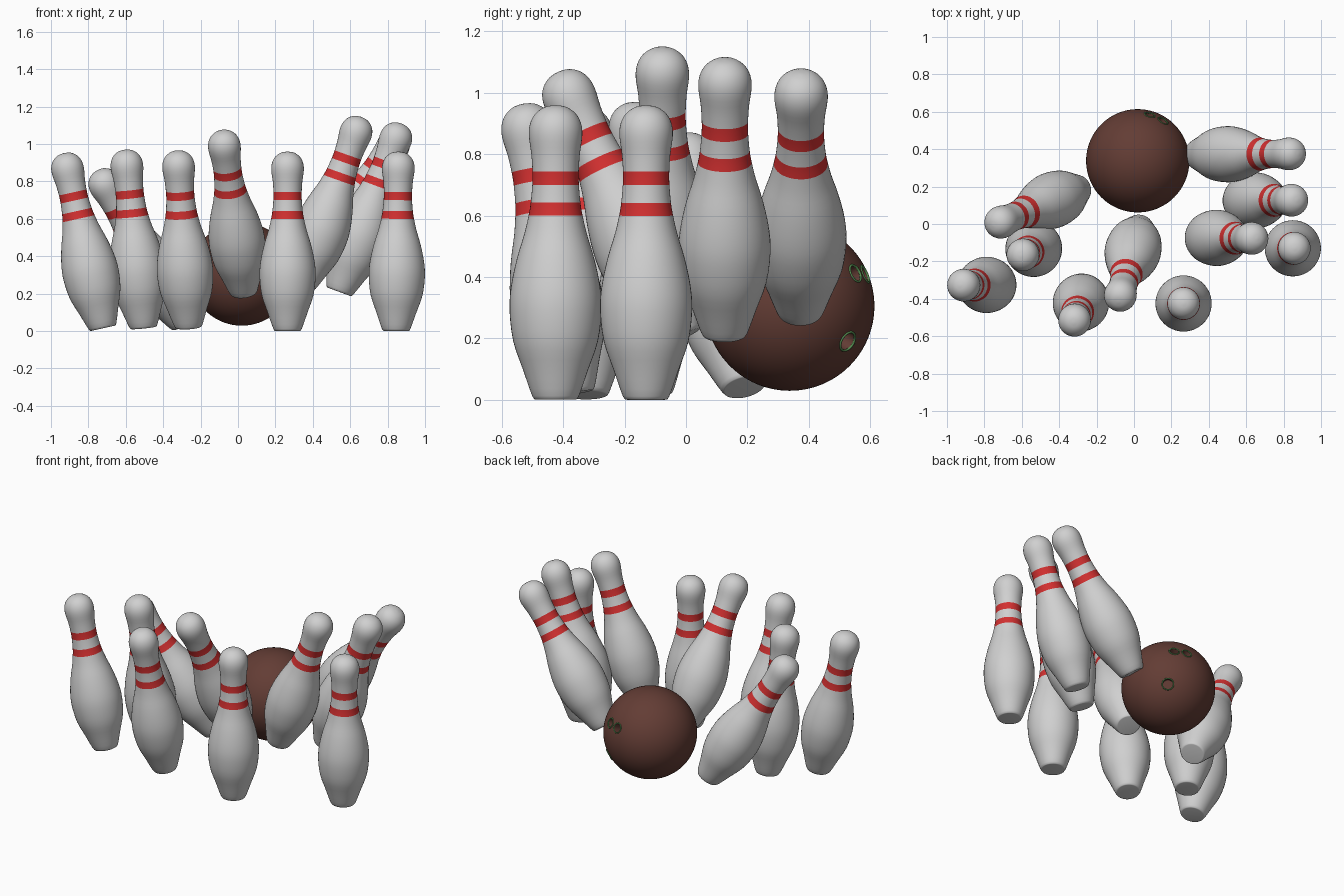
import bpy, bmesh, math
from mathutils import Vector

if "Cube" in bpy.data.objects:
    bpy.data.objects.remove(bpy.data.objects["Cube"])


def material(name, rgb):
    m = bpy.data.materials.new(name)
    m.diffuse_color = (*rgb, 1)
    m.use_nodes = True
    m.node_tree.nodes["Principled BSDF"].inputs["Base Color"].default_value = m.diffuse_color
    return m


WHITE = material("pin_white", (0.63, 0.63, 0.63))
RED = material("stripe_red", (0.65, 0.03, 0.03))
BROWN = material("ball_brown", (0.125, 0.046, 0.035))
GREEN = material("rim_green", (0.09, 0.26, 0.08))

# Pin outline: (radius, height)
OUTLINE = [(0.064, 0.0), (0.076, 0.012), (0.107, 0.10), (0.138, 0.19), (0.150, 0.29),
           (0.145, 0.37), (0.126, 0.46), (0.102, 0.54), (0.088, 0.60), (0.081, 0.642),
           (0.076, 0.70), (0.0755, 0.744), (0.079, 0.80), (0.087, 0.86), (0.083, 0.90),
           (0.066, 0.932), (0.035, 0.954), (0.0, 0.96)]
STRIPES = [(0.60, 0.642), (0.70, 0.744)]


def smooth_outline(pts, steps=3):
    """Catmull-Rom curve through the outline points"""
    p = [Vector(q) for q in pts]
    out = []
    for i in range(len(p) - 1):
        a, b, c, d = p[max(i - 1, 0)], p[i], p[i + 1], p[min(i + 2, len(p) - 1)]
        for k in range(steps):
            t = k / steps
            out.append(0.5 * (2 * b + (c - a) * t + (2 * a - 5 * b + 4 * c - d) * t * t
                              + (3 * b - a - 3 * c + d) * t ** 3))
    return out + [p[-1]]


def make_pin_mesh(sides=48):
    bm = bmesh.new()
    pts = [Vector((0, 0))] + smooth_outline(OUTLINE)
    vs = [bm.verts.new((max(r, 0), 0, z)) for r, z in pts]
    es = [bm.edges.new(pair) for pair in zip(vs, vs[1:])]
    bmesh.ops.spin(bm, geom=vs + es, cent=(0, 0, 0), axis=(0, 0, 1),
                   angle=math.tau, steps=sides)
    bmesh.ops.remove_doubles(bm, verts=bm.verts, dist=1e-4)
    bmesh.ops.recalc_face_normals(bm, faces=bm.faces)
    for f in bm.faces:
        z = f.calc_center_median().z
        f.material_index = int(any(lo < z < hi for lo, hi in STRIPES))
    me = bpy.data.meshes.new("pin")
    bm.to_mesh(me)
    bm.free()
    me.materials.append(WHITE)
    me.materials.append(RED)
    return me


def smooth(ob, angle=40):
    bpy.ops.object.select_all(action='DESELECT')
    ob.select_set(True)
    bpy.context.view_layer.objects.active = ob
    bpy.ops.object.shade_smooth_by_angle(angle=math.radians(angle))


# Ten pins: base centre and head centre
PINS = [
    ((0.265, -0.425, 0.0), (0.265, -0.425, 0.87)),
    ((0.845, -0.13, 0.0), (0.857, -0.13, 0.87)),
    ((-0.722, -0.325, 0.015), (-0.91, -0.327, 0.86)),
    ((-0.505, -0.115, 0.017), (-0.594, -0.165, 0.88)),
    ((-0.265, -0.37, 0.02), (-0.318, -0.515, 0.88)),
    ((-0.29, 0.19, 0.04), (-0.71, 0.01, 0.78)),
    ((0.031, -0.014, 0.204), (-0.073, -0.38, 0.987)),
    ((0.325, 0.372, 0.28), (0.83, 0.375, 0.99)),
    ((0.54, 0.125, 0.21), (0.842, 0.127, 1.024)),
    ((0.34, -0.073, 0.24), (0.628, -0.077, 1.055)),
]
pin_mesh = make_pin_mesh()
for i, (base, head) in enumerate(PINS):
    ob = bpy.data.objects.new(f"pin_{i + 1}", pin_mesh)
    bpy.context.collection.objects.link(ob)
    ob.location = base
    ob.rotation_mode = 'QUATERNION'
    ob.rotation_quaternion = Vector((0, 0, 1)).rotation_difference(Vector(head) - Vector(base))
    if i == 0:
        smooth(ob)

# Ball
CENTRE, RADIUS = Vector((0.02, 0.338, 0.305)), 0.276
bpy.ops.mesh.primitive_uv_sphere_add(segments=96, ring_count=48, radius=RADIUS, location=CENTRE)
ball = bpy.context.object
ball.name = "ball"
ball.data.materials.append(BROWN)

# Finger holes with green rims
for i, d in enumerate([(0.135, 0.215, 0.107), (0.065, 0.248, 0.105), (0.163, 0.19, -0.116)]):
    d = Vector(d).normalized()
    r = 0.031 if i == 2 else 0.027
    q = Vector((0, 0, 1)).rotation_difference(d)
    bpy.ops.mesh.primitive_cylinder_add(vertices=32, radius=r, depth=0.2,
                                        location=CENTRE + d * (RADIUS + 0.02),
                                        rotation=q.to_euler())
    cutter = bpy.context.object
    cutter.data.materials.append(BROWN)
    mod = ball.modifiers.new("hole", 'BOOLEAN')
    mod.object, mod.operation, mod.solver = cutter, 'DIFFERENCE', 'EXACT'
    bpy.context.view_layer.objects.active = ball
    bpy.ops.object.modifier_apply(modifier=mod.name)
    bpy.data.objects.remove(cutter)
    bpy.ops.mesh.primitive_torus_add(major_radius=r + 0.002, minor_radius=0.004,
                                     major_segments=32, minor_segments=8,
                                     location=CENTRE + d * (RADIUS - 0.002),
                                     rotation=q.to_euler())
    rim = bpy.context.object
    rim.name = f"hole_rim_{i + 1}"
    rim.data.materials.append(GREEN)
    smooth(rim, 80)
smooth(ball)
